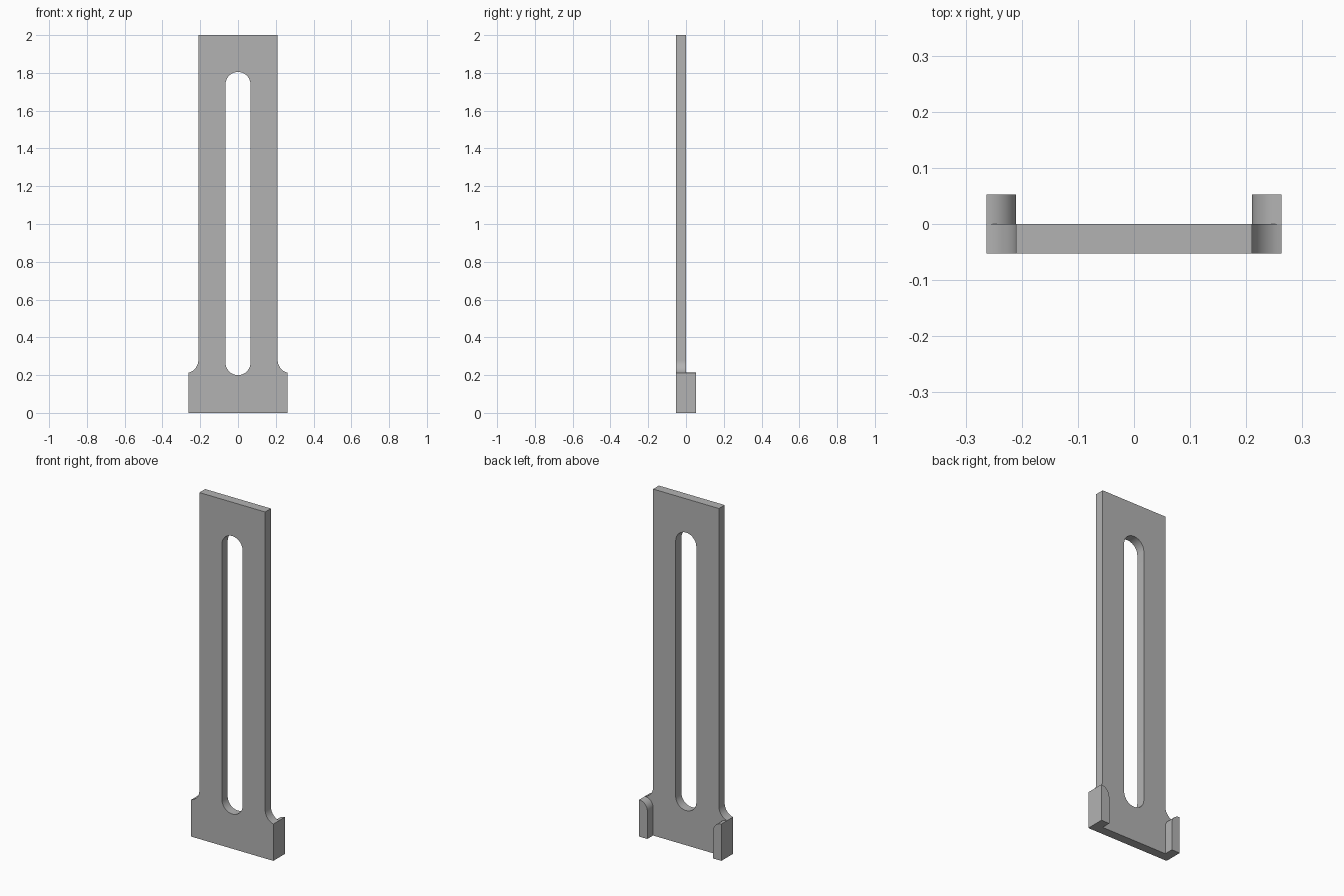
import bpy, bmesh
from math import sin, cos, pi, radians, asin

if "Cube" in bpy.data.objects:
    bpy.data.objects.remove(bpy.data.objects["Cube"], do_unlink=True)

# Main sizes
HALF, STEP, HEIGHT = 0.21, 0.0525, 2.0
FOOT = 0.2125
OUTER = HALF + STEP

grey = bpy.data.materials.new("plain grey")
grey.use_nodes = True
colour = (0.45, 0.45, 0.45, 1)
grey.diffuse_color = colour
grey.node_tree.nodes["Principled BSDF"].inputs["Base Color"].default_value = colour


def arc(cx, cz, r, start, end, steps=12):
    """Points (x, z) on an arc, angles in radians."""
    return [(cx + r * cos(start + (end - start) * i / steps),
             cz + r * sin(start + (end - start) * i / steps)) for i in range(steps + 1)]


def slab(name, loops, y0, y1):
    """Fill closed x-z loops (outline, then holes) and extrude from y0 to y1."""
    bm = bmesh.new()
    edges = []
    for loop in loops:
        vs = [bm.verts.new((x, y0, z)) for x, z in loop]
        edges += [bm.edges.new((a, b)) for a, b in zip(vs, vs[1:] + vs[:1])]
    bmesh.ops.triangle_fill(bm, edges=edges, use_beauty=True)
    bmesh.ops.dissolve_limit(bm, angle_limit=radians(1), verts=bm.verts[:],
                             edges=bm.edges[:])
    res = bmesh.ops.extrude_face_region(bm, geom=bm.faces[:], use_keep_orig=True)
    moved = [g for g in res["geom"] if isinstance(g, bmesh.types.BMVert)]
    bmesh.ops.translate(bm, verts=moved, vec=(0, y1 - y0, 0))
    bmesh.ops.recalc_face_normals(bm, faces=bm.faces[:])
    mesh = bpy.data.meshes.new(name)
    bm.to_mesh(mesh)
    bm.free()
    mesh.materials.append(grey)
    obj = bpy.data.objects.new(name, mesh)
    bpy.context.collection.objects.link(obj)
    bpy.ops.object.select_all(action="DESELECT")
    obj.select_set(True)
    bpy.context.view_layer.objects.active = obj
    bpy.ops.object.shade_smooth_by_angle(angle=radians(30))
    return obj


# Slotted plate: wide foot, concave shoulders, straight upper strip
R = 0.07
sweep = asin((0.28 - FOOT) / R)
shoulder = arc(HALF + R, 0.28, R, pi + sweep, pi)
shoulder[0] = (OUTER, FOOT)
right_half = [(OUTER, 0)] + shoulder + [(HALF, HEIGHT)]
outline = right_half + [(-x, z) for x, z in reversed(right_half)]
S = 0.066
slot = arc(0, 1.805 - S, S, 0, pi, 20) + arc(0, 0.2 + S, S, pi, 2 * pi, 20)
slab("slotted_plate", [outline, slot], -STEP, 0)

# Rear guide lugs with the inner top corner rounded
for side, name in ((1, "left_lug"), (-1, "right_lug")):
    profile = [(HALF, 0), (OUTER, 0)] + arc(OUTER, FOOT - STEP, STEP, pi / 2, pi)
    slab(name, [[(side * x, z) for x, z in profile]], 0, STEP)
